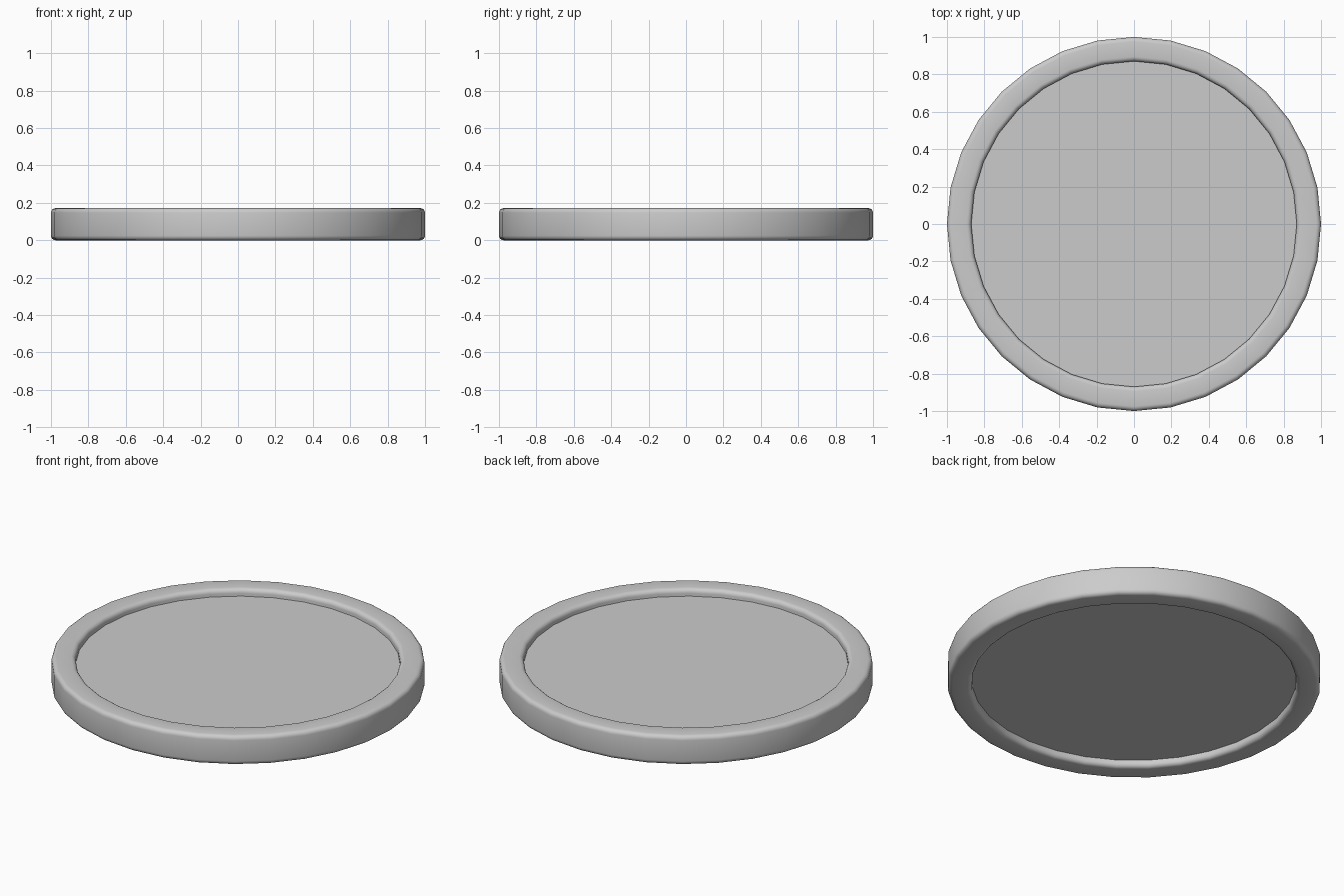
import bpy, bmesh, math

if "Cube" in bpy.data.objects:
    bpy.data.objects.remove(bpy.data.objects["Cube"])

SIDES = 32
H = 0.172        # rim height
R_OUT, R_IN = 1.0, 0.87
BEVEL, STEPS = 0.025, 4


def finish(bm, name):
    bmesh.ops.recalc_face_normals(bm, faces=bm.faces)
    mesh = bpy.data.meshes.new(name)
    bm.to_mesh(mesh)
    bm.free()
    obj = bpy.data.objects.new(name, mesh)
    bpy.context.collection.objects.link(obj)
    return obj


# Rim: rounded rectangle section revolved in 32 steps
section = []
corners = [(R_OUT - BEVEL, BEVEL, -90), (R_OUT - BEVEL, H - BEVEL, 0),
           (R_IN + BEVEL, H - BEVEL, 90), (R_IN + BEVEL, BEVEL, 180)]
for cx, cz, start in corners:
    for i in range(STEPS + 1):
        a = math.radians(start + 90 * i / STEPS)
        section.append((cx + BEVEL * math.cos(a), cz + BEVEL * math.sin(a)))

bm = bmesh.new()
rings = []
for s in range(SIDES):
    t = 2 * math.pi * s / SIDES
    rings.append([bm.verts.new((r * math.cos(t), r * math.sin(t), z)) for r, z in section])
n = len(section)
for s in range(SIDES):
    a, b = rings[s], rings[(s + 1) % SIDES]
    for i in range(n):
        j = (i + 1) % n
        bm.faces.new((a[i], b[i], b[j], a[j])).smooth = True
# Keep the upright facets of the walls crisp
for e in bm.edges:
    p, q = e.verts[0].co, e.verts[1].co
    if abs(p.z - q.z) > H / 2:
        e.smooth = False
finish(bm, "rim")

# Panel: flat disc recessed from both rim faces
bm = bmesh.new()
bmesh.ops.create_cone(bm, cap_ends=True, segments=SIDES, radius1=R_IN + 0.002,
                      radius2=R_IN + 0.002, depth=0.088)
bmesh.ops.translate(bm, verts=bm.verts, vec=(0, 0, H / 2))
finish(bm, "panel")
